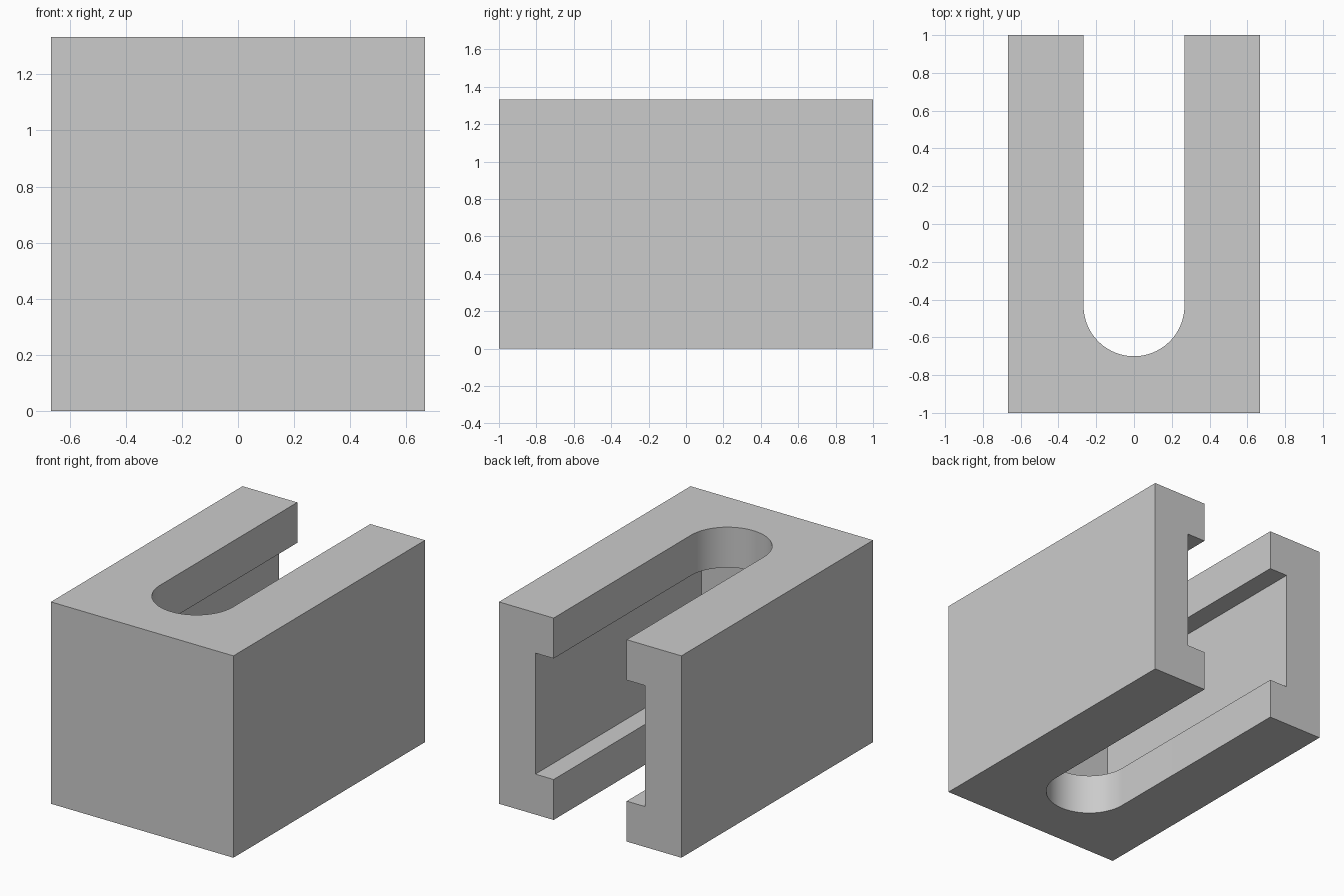
import bpy, bmesh, math

if "Cube" in bpy.data.objects:
    bpy.data.objects.remove(bpy.data.objects["Cube"], do_unlink=True)

HALF_W, HEIGHT = 2 / 3, 4 / 3
SLOT_R, SLOT_Y = 0.267, -0.433
CAVITY_HALF_W, CAVITY_END, LIP = 0.4, -0.733, 0.267
PAST = 1.2  # cutters run out beyond the back

grey = bpy.data.materials.new("plain grey")
grey.use_nodes = True
grey.diffuse_color = (0.6, 0.6, 0.6, 1)
grey.node_tree.nodes["Principled BSDF"].inputs["Base Color"].default_value = (0.6, 0.6, 0.6, 1)


def prism(name, outline, z0, z1):
    """Extrude a plan outline from z0 up to z1."""
    bm = bmesh.new()
    base = bm.faces.new([bm.verts.new((x, y, z0)) for x, y in outline])
    top = bmesh.ops.extrude_face_region(bm, geom=[base])["geom"]
    verts = [v for v in top if isinstance(v, bmesh.types.BMVert)]
    bmesh.ops.translate(bm, verts=verts, vec=(0, 0, z1 - z0))
    bmesh.ops.recalc_face_normals(bm, faces=bm.faces)
    mesh = bpy.data.meshes.new(name)
    bm.to_mesh(mesh)
    bm.free()
    mesh.materials.append(grey)
    obj = bpy.data.objects.new(name, mesh)
    bpy.context.collection.objects.link(obj)
    return obj


def rectangle(half_w, y0, y1):
    return [(-half_w, y0), (half_w, y0), (half_w, y1), (-half_w, y1)]


# Solid block
block = prism("slotted_block", rectangle(HALF_W, -1, 1), 0, HEIGHT)

# Round-ended slot through the full height
steps = 48
arc = [(SLOT_R * math.cos(a), SLOT_Y + SLOT_R * math.sin(a))
       for a in (math.pi + math.pi * i / steps for i in range(steps + 1))]
slot = prism("slot_cutter", arc + [(SLOT_R, PAST), (-SLOT_R, PAST)], -0.2, HEIGHT + 0.2)

# Wider square-ended cavity between the lips
cavity = prism("cavity_cutter", rectangle(CAVITY_HALF_W, CAVITY_END, PAST), LIP, HEIGHT - LIP)

bpy.ops.object.select_all(action="DESELECT")
bpy.context.view_layer.objects.active = block
block.select_set(True)
for cutter in (slot, cavity):
    cutter.hide_render = True
    mod = block.modifiers.new(cutter.name, "BOOLEAN")
    mod.operation = "DIFFERENCE"
    mod.solver = "EXACT"
    mod.object = cutter
    bpy.ops.object.modifier_apply(modifier=mod.name)
for cutter in (slot, cavity):
    bpy.data.objects.remove(cutter, do_unlink=True)

bpy.ops.object.shade_smooth_by_angle(angle=math.radians(30))
